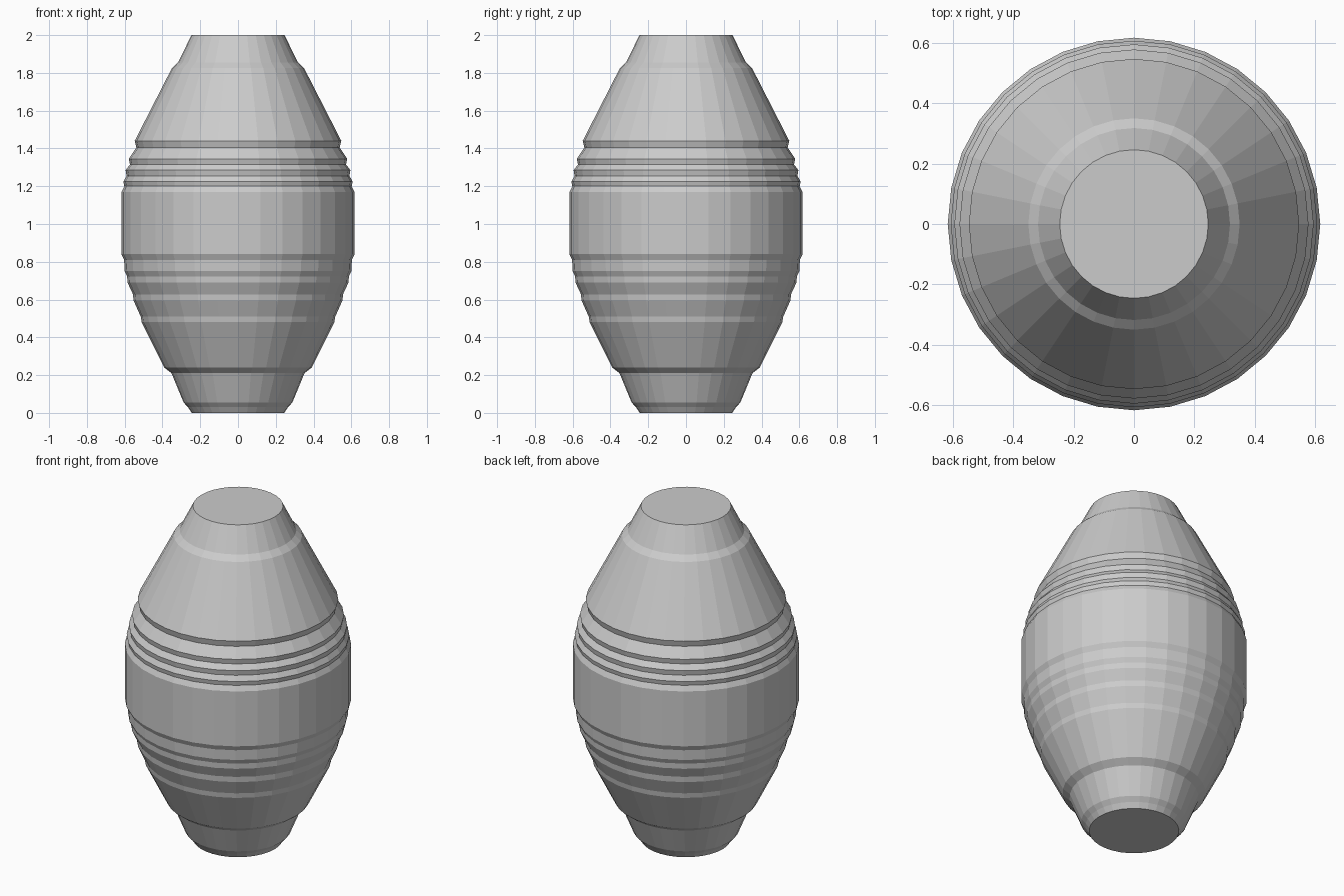
import bpy, bmesh, math

if "Cube" in bpy.data.objects:
    bpy.data.objects.remove(bpy.data.objects["Cube"])

SIDES = 32

# Half outline of the vessel: (radius, height), from base to top
PROFILE = [
    (0.245, 0.00), (0.265, 0.03), (0.288, 0.055),              # foot
    (0.352, 0.21), (0.39, 0.24),                               # lower ledge
    (0.51, 0.48), (0.515, 0.51),                               # lower ridges
    (0.553, 0.595), (0.556, 0.628),
    (0.585, 0.69), (0.587, 0.722),
    (0.60, 0.75), (0.603, 0.81),
    (0.617, 0.84), (0.617, 1.17),                              # belly
    (0.602, 1.20), (0.607, 1.225),                             # upper ridges
    (0.59, 1.255), (0.595, 1.285),
    (0.572, 1.315), (0.578, 1.345),
    (0.538, 1.405), (0.547, 1.44),
    (0.35, 1.825), (0.318, 1.855),                             # shoulder
    (0.246, 2.00),                                             # mouth
]

grey = bpy.data.materials.new("light_grey")
grey.diffuse_color = (0.6, 0.6, 0.6, 1.0)
grey.use_nodes = True
grey.node_tree.nodes["Principled BSDF"].inputs["Base Color"].default_value = grey.diffuse_color


def lathe(name, profile, material):
    """Revolve a profile around z and cap both ends."""
    bm = bmesh.new()
    rings = []
    for r, z in profile:
        angles = [2 * math.pi * i / SIDES for i in range(SIDES)]
        rings.append([bm.verts.new((r * math.cos(a), r * math.sin(a), z)) for a in angles])
    for low, high in zip(rings, rings[1:]):
        for i in range(SIDES):
            j = (i + 1) % SIDES
            bm.faces.new((low[i], low[j], high[j], high[i]))
    bm.faces.new(rings[0][::-1])
    bm.faces.new(rings[-1])
    mesh = bpy.data.meshes.new(name)
    bm.to_mesh(mesh)
    bm.free()
    mesh.materials.append(material)
    obj = bpy.data.objects.new(name, mesh)
    bpy.context.collection.objects.link(obj)
    return obj


# Ridged barrel body, flat faces
lathe("ridged_barrel", PROFILE, grey)
